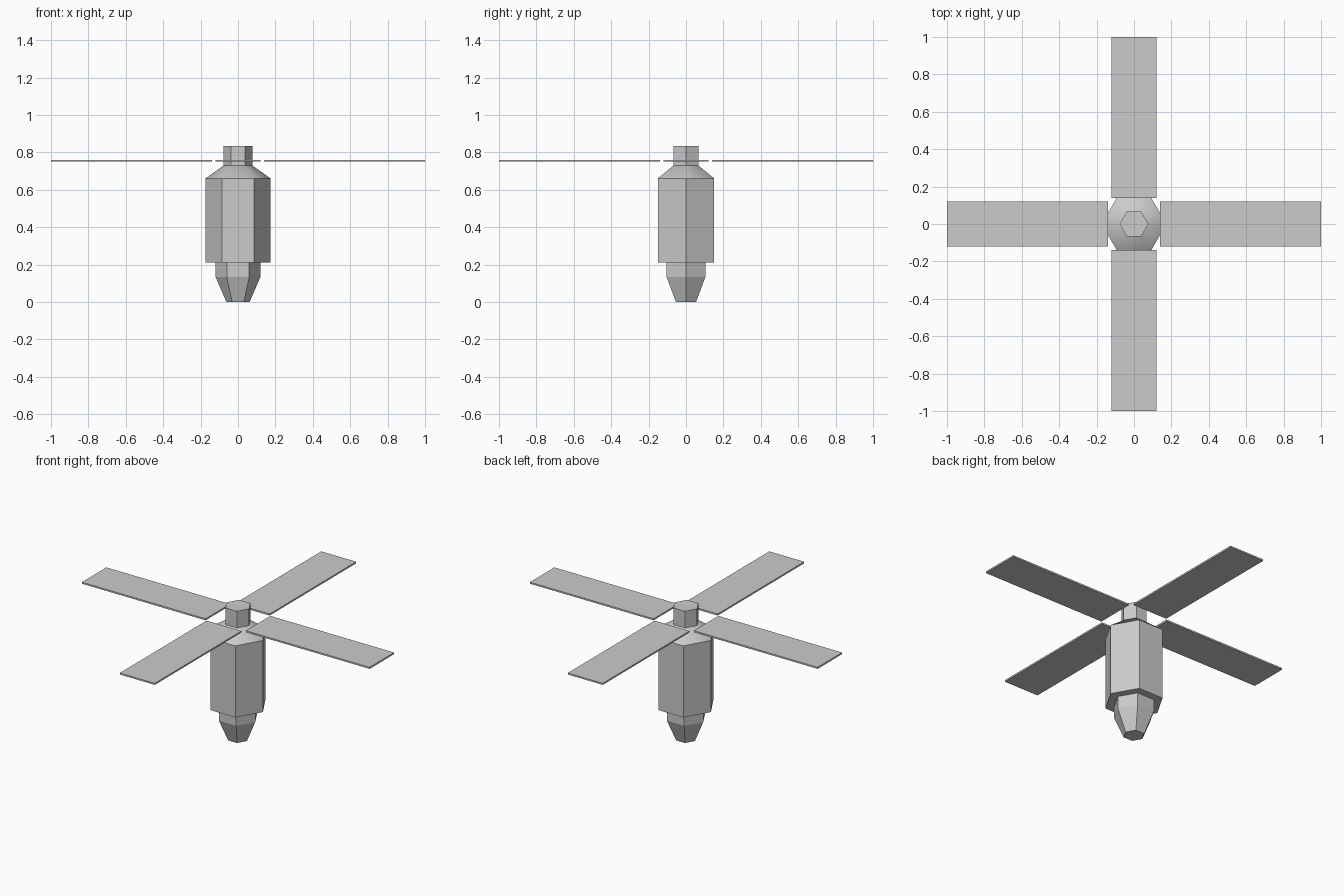
import bpy, bmesh, math

if "Cube" in bpy.data.objects:
    bpy.data.objects.remove(bpy.data.objects["Cube"])


def finish(name, bm):
    bmesh.ops.recalc_face_normals(bm, faces=bm.faces)
    mesh = bpy.data.meshes.new(name)
    bm.to_mesh(mesh)
    bm.free()
    obj = bpy.data.objects.new(name, mesh)
    bpy.context.collection.objects.link(obj)
    return obj


def hex_lathe(name, profile):
    """Stack of hexagonal rings (radius, z), corners on the x axis, capped."""
    bm = bmesh.new()
    rings = [[bm.verts.new((r * math.cos(i * math.pi / 3),
                            r * math.sin(i * math.pi / 3), z))
              for i in range(6)] for r, z in profile]
    for a, b in zip(rings, rings[1:]):
        for i in range(6):
            j = (i + 1) % 6
            bm.faces.new((a[i], a[j], b[j], b[i]))
    bm.faces.new(rings[0][::-1])
    bm.faces.new(rings[-1])
    return finish(name, bm)


# Tapered nozzle at the bottom
hex_lathe("nozzle", [(0.062, 0), (0.12, 0.135), (0.12, 0.212)])

# Main body with softly shaded shoulder
body = hex_lathe("body", [(0.173, 0.212), (0.173, 0.662), (0.077, 0.73)])
bpy.context.view_layer.objects.active = body
body.select_set(True)
bpy.ops.object.shade_smooth_by_angle(angle=math.radians(40))

# Docking hub on top
hex_lathe("hub", [(0.077, 0.73), (0.077, 0.835)])

# Four flat panels around the hub
for k, side in enumerate(("right", "back", "left", "front")):
    bm = bmesh.new()
    bmesh.ops.create_cube(bm, size=1)
    for v in bm.verts:
        v.co = (0.57 + v.co.x * 0.86, v.co.y * 0.243, 0.756 + v.co.z * 0.01)
    panel = finish(side + "_panel", bm)
    panel.rotation_euler.z = k * math.pi / 2
